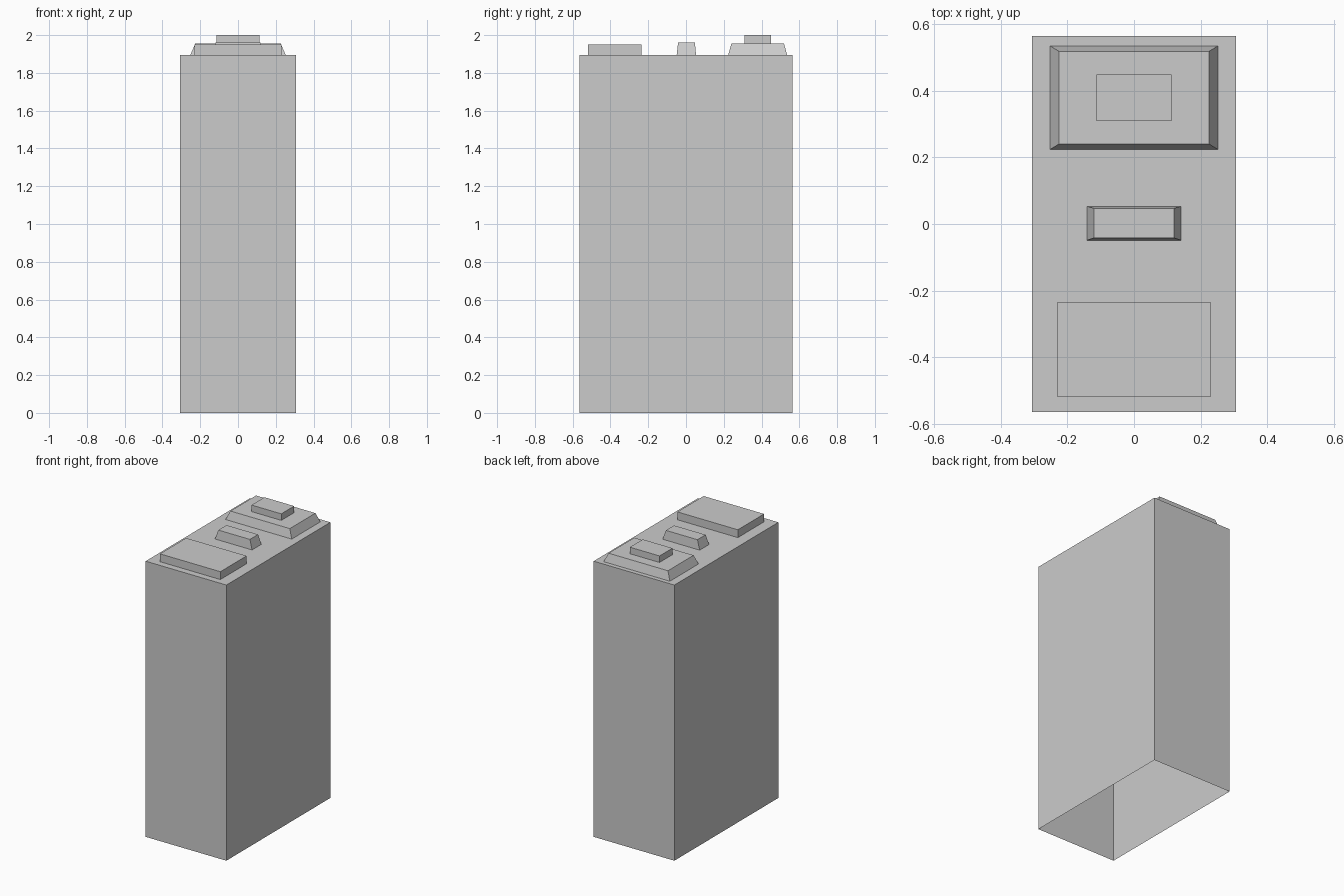
import bpy
import bmesh

if "Cube" in bpy.data.objects:
    bpy.data.objects.remove(bpy.data.objects["Cube"])


def open_block(name, base, z0, z1, top=None):
    """Straight or tapered block without a bottom face.
    base / top are (x half width, y min, y max)."""
    top = top or base
    bm = bmesh.new()
    rings = []
    for (hx, y0, y1), z in ((base, z0), (top, z1)):
        corners = ((-hx, y0), (hx, y0), (hx, y1), (-hx, y1))
        rings.append([bm.verts.new((x, y, z)) for x, y in corners])
    low, high = rings
    for i in range(4):
        j = (i + 1) % 4
        bm.faces.new((low[i], low[j], high[j], high[i]))
    bm.faces.new(high)
    mesh = bpy.data.meshes.new(name)
    bm.to_mesh(mesh)
    bm.free()
    obj = bpy.data.objects.new(name, mesh)
    bpy.context.collection.objects.link(obj)
    return obj


ROOF = 1.896

# Tall main body, open underneath
open_block("main_body", (0.307, -0.565, 0.565), 0.0, ROOF)

# Flat plate at the front of the roof
open_block("front_roof_plate", (0.23, -0.52, -0.235), ROOF, 1.95)

# Small tapered block in the middle
open_block("middle_roof_block", (0.141, -0.049, 0.053), ROOF, 1.96,
           top=(0.12, -0.042, 0.047))

# Tapered base at the back with a small box on top
open_block("back_roof_base", (0.252, 0.224, 0.535), ROOF, 1.955,
           top=(0.226, 0.24, 0.519))
open_block("back_roof_cap", (0.113, 0.309, 0.449), 1.955, 2.0)
